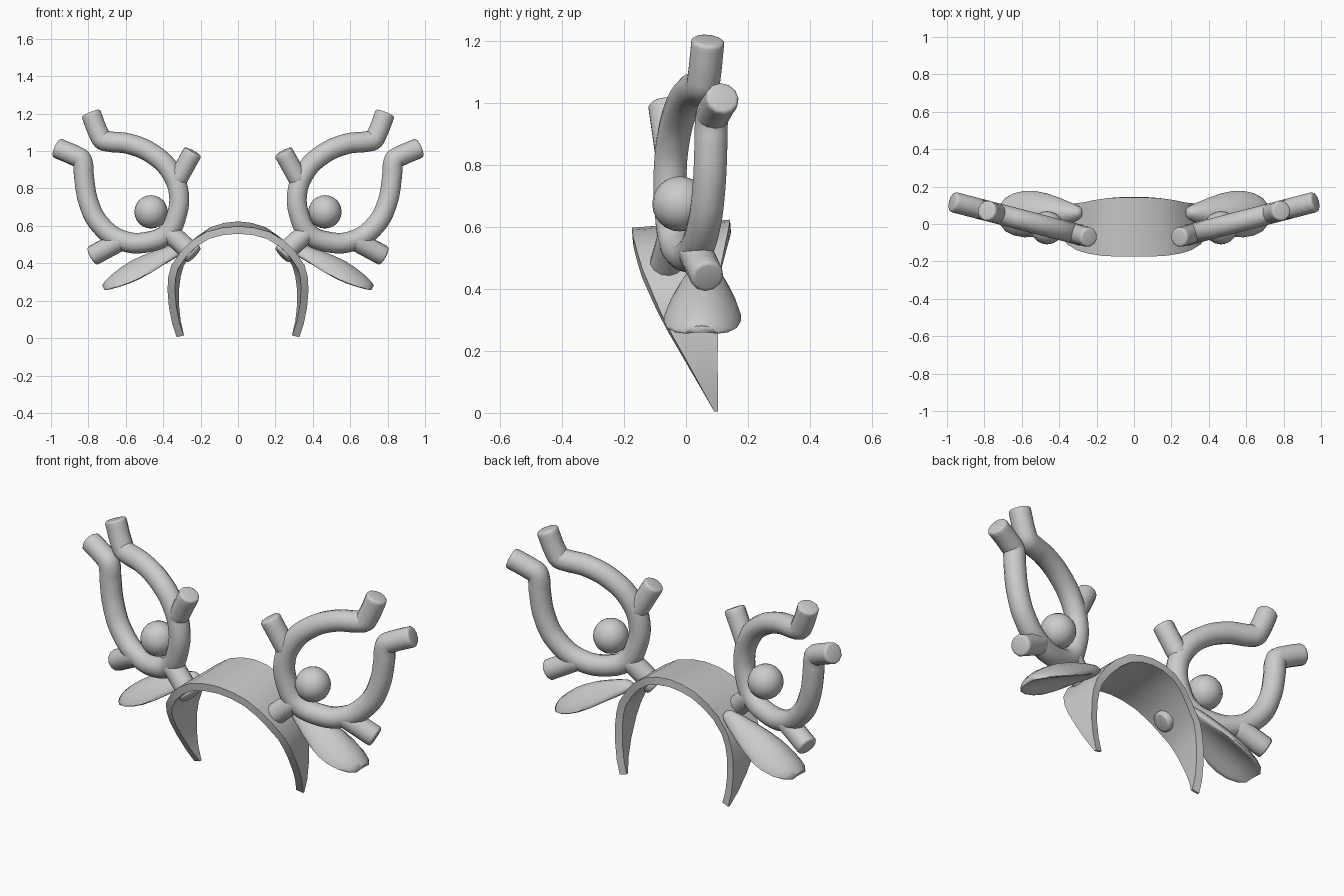
import bpy, bmesh, math
from mathutils import Vector

cube = bpy.data.objects.get("Cube")
if cube:
    bpy.data.objects.remove(cube, do_unlink=True)

grey = bpy.data.materials.new("plain grey")
grey.use_nodes = True
colour = (0.6, 0.6, 0.6, 1)
grey.diffuse_color = colour
grey.node_tree.nodes["Principled BSDF"].inputs["Base Color"].default_value = colour


def add_object(name, data):
    obj = bpy.data.objects.new(name, data)
    bpy.context.collection.objects.link(obj)
    return obj


def finish(obj, angle=40):
    """Turn into a plain mesh, then apply material and smooth shading."""
    bpy.ops.object.select_all(action='DESELECT')
    obj.select_set(True)
    bpy.context.view_layer.objects.active = obj
    bpy.ops.object.convert(target='MESH')
    obj = bpy.context.object
    obj.data.materials.clear()
    obj.data.materials.append(grey)
    bpy.ops.object.shade_smooth_by_angle(angle=math.radians(angle))
    return obj


def lerp_table(table, t):
    """Piecewise linear lookup in rows of (key, value, ...)."""
    for a, b in zip(table, table[1:]):
        if t <= b[0]:
            f = max(0, (t - a[0]) / (b[0] - a[0]))
            return [p + (q - p) * f for p, q in zip(a[1:], b[1:])]
    return table[-1][1:]


def antler_depth(x):
    """Each antler lies in an upright plane swept backwards."""
    return -0.07 + (x - 0.245) * 0.26


def tube(name, path, side, radius):
    """Round tube through (x, z) points, closed with softened caps."""
    curve = bpy.data.curves.new(name, 'CURVE')
    curve.dimensions = '3D'
    curve.bevel_depth = radius
    curve.bevel_resolution = 4
    curve.resolution_u = 5
    spline = curve.splines.new('BEZIER')
    spline.bezier_points.add(len(path) - 1)
    for (x, z), p in zip(path, spline.bezier_points):
        p.co = (side * x, antler_depth(x), z)
        p.handle_left_type = p.handle_right_type = 'AUTO'
    obj = finish(add_object(name, curve))
    bm = bmesh.new()
    bm.from_mesh(obj.data)
    bmesh.ops.remove_doubles(bm, verts=bm.verts, dist=0.0002)
    rims = [e for e in bm.edges if e.is_boundary]
    bmesh.ops.holes_fill(bm, edges=rims, sides=0)
    bmesh.ops.bevel(bm, geom=rims, offset=0.013, segments=3, affect='EDGES', profile=0.5)
    bmesh.ops.recalc_face_normals(bm, faces=bm.faces)
    bm.to_mesh(obj.data)
    bm.free()
    finish(obj)


def make_ear(name, side):
    """Drooping teardrop, domed above and cupped below."""
    root, tip = Vector((0.28, 0.06, 0.485)), Vector((0.725, 0.05, 0.262))
    axis = tip - root
    across = Vector((0, 1, 0))
    up = axis.cross(across).normalized()
    # position, half width, half thickness
    sections = [(0, 0.02, 0.015), (0.04, 0.035, 0.028), (0.15, 0.058, 0.036),
                (0.3, 0.085, 0.038), (0.45, 0.108, 0.038), (0.6, 0.123, 0.036),
                (0.72, 0.124, 0.032), (0.84, 0.113, 0.026),
                (0.93, 0.09, 0.02), (0.985, 0.055, 0.012)]
    bm = bmesh.new()
    rings = []
    for t, width, thick in sections:
        ring = []
        droop = 0.55 * width * math.sin(math.pi * min(1, 0.15 + 0.7 * t))
        for i in range(20):
            a = math.tau * i / 20
            height = thick * math.sin(a) + droop * (0.45 - math.cos(a) ** 2)
            p = root + axis * t + across * (width * math.cos(a)) + up * height
            ring.append(bm.verts.new((side * p.x, p.y, p.z)))
        rings.append(ring)
    for a, b in zip(rings, rings[1:]):
        for i in range(20):
            j = (i + 1) % 20
            bm.faces.new((a[i], a[j], b[j], b[i]))
    bm.faces.new(rings[0])
    bm.faces.new(rings[-1])
    bmesh.ops.recalc_face_normals(bm, faces=bm.faces)
    mesh = bpy.data.meshes.new(name)
    bm.to_mesh(mesh)
    bm.free()
    finish(add_object(name, mesh), 60)


def make_headband():
    """Arched strip, wide on top and tapering to a point at each end."""
    half = [(0.328, 0.005), (0.352, 0.08), (0.369, 0.17), (0.377, 0.27), (0.373, 0.34),
            (0.357, 0.405), (0.305, 0.485), (0.245, 0.545), (0.17, 0.592), (0.085, 0.616)]
    arch = half + [(0, 0.624)] + [(-x, z) for x, z in reversed(half)]
    # height, front edge, back edge
    edges = [(0, 0.094, 0.104), (0.16, 0.01, 0.102), (0.31, -0.07, 0.104),
             (0.49, -0.143, 0.115), (0.58, -0.168, 0.135), (0.62, -0.175, 0.142)]
    bm = bmesh.new()
    rows = []
    for x, z in arch:
        front, back = lerp_table(edges, z)
        row = []
        for k in range(5):
            f = k / 4
            reach = (back - front) * f
            drop = 0.026 * (1 - f) * z / 0.62
            row.append(bm.verts.new((x * (1 - 0.4 * reach), front + reach, z - drop)))
        rows.append(row)
    for a, b in zip(rows, rows[1:]):
        for k in range(4):
            bm.faces.new((a[k], b[k], b[k + 1], a[k + 1]))
    # Face outwards so that the thickness goes inwards
    bmesh.ops.recalc_face_normals(bm, faces=bm.faces)
    top = max(bm.faces, key=lambda face: face.calc_center_median().z)
    if top.normal.z < 0:
        bmesh.ops.reverse_faces(bm, faces=bm.faces)
    mesh = bpy.data.meshes.new("headband")
    bm.to_mesh(mesh)
    bm.free()
    obj = add_object("headband", mesh)
    solid = obj.modifiers.new("thickness", 'SOLIDIFY')
    solid.thickness = 0.04
    solid.offset = -1
    finish(obj)


make_headband()

# Antler paths as (x, z)
ring = [(0.788, 1.205), (0.74, 1.085), (0.724, 1.06), (0.695, 1.052), (0.58, 1.038),
        (0.45, 0.98), (0.36, 0.89), (0.316, 0.77), (0.33, 0.65), (0.375, 0.562),
        (0.47, 0.516), (0.62, 0.522), (0.74, 0.61), (0.797, 0.72), (0.824, 0.87),
        (0.828, 0.93), (0.838, 0.956), (0.865, 0.972), (0.972, 1.018)]
branches = {
    "antler_ring": (ring, 0.055),
    "antler_stem": ([(0.233, 0.443), (0.37, 0.568)], 0.055),
    "antler_upper_tine": ([(0.33, 0.835), (0.24, 0.998)], 0.053),
    "antler_lower_tine": ([(0.62, 0.525), (0.782, 0.438)], 0.055),
}

for label, side in (("left", 1), ("right", -1)):
    for name, (path, radius) in branches.items():
        tube(label + "_" + name, path, side, radius)
    make_ear(label + "_ear", side)
    bpy.ops.mesh.primitive_uv_sphere_add(segments=20, ring_count=12, radius=0.089,
                                         location=(side * 0.465, -0.02, 0.675))
    ball = bpy.context.object
    ball.name = label + "_bauble"
    finish(ball)
